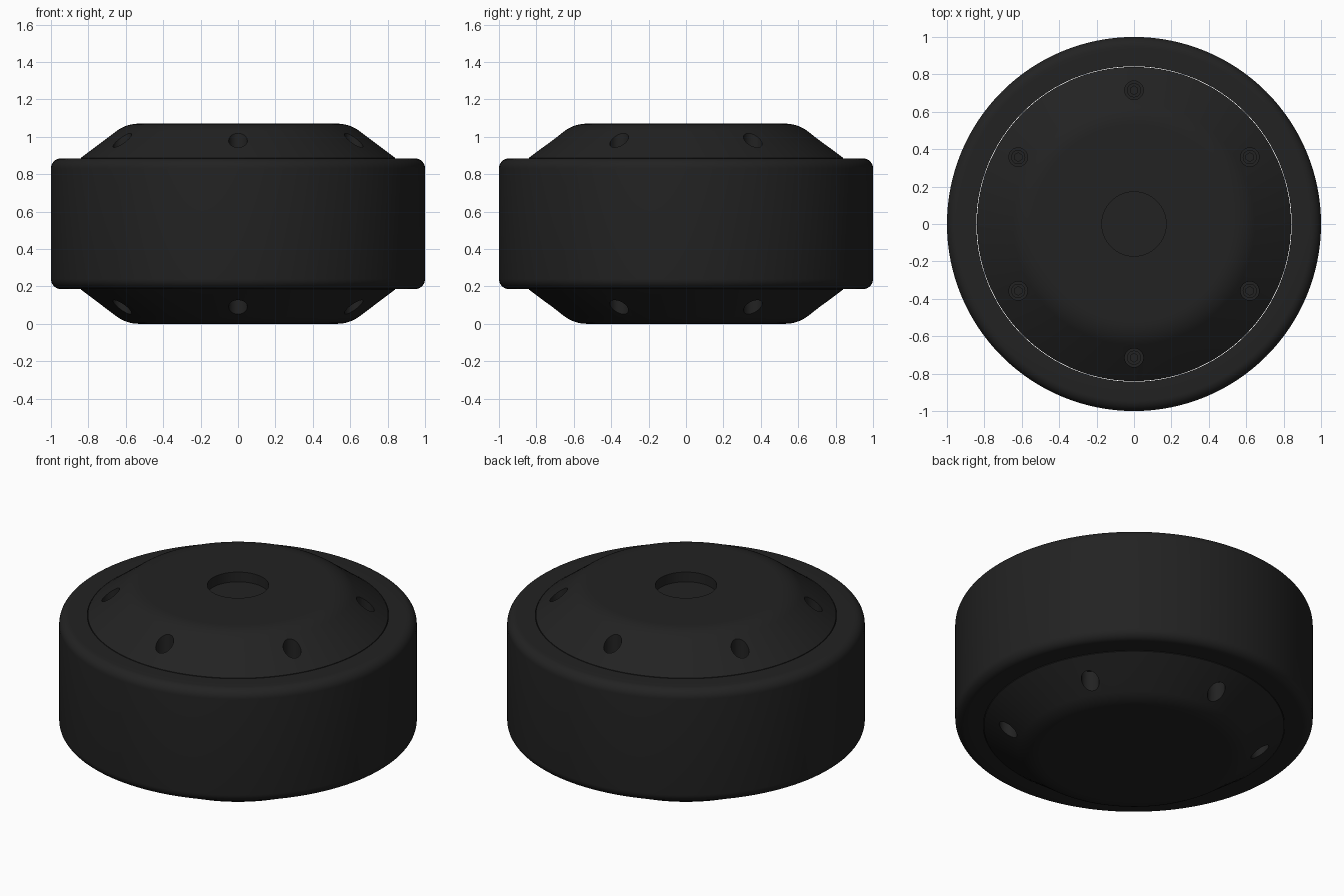
import bpy, bmesh, math
from mathutils import Matrix

cube = bpy.data.objects.get("Cube")
if cube:
    bpy.data.objects.remove(cube, do_unlink=True)

MID = 0.535          # half height of the wheel
HOLE_R = 0.715       # bolt circle radius

mat = bpy.data.materials.new("matte black")
mat.use_nodes = True
colour = (0.016, 0.016, 0.016, 1)
mat.diffuse_color = colour
mat.node_tree.nodes["Principled BSDF"].inputs["Base Color"].default_value = colour


def finish(bm, name):
    bmesh.ops.remove_doubles(bm, verts=bm.verts, dist=1e-5)
    bmesh.ops.recalc_face_normals(bm, faces=bm.faces)
    mesh = bpy.data.meshes.new(name)
    bm.to_mesh(mesh)
    bm.free()
    mesh.materials.append(mat)
    ob = bpy.data.objects.new(name, mesh)
    bpy.context.collection.objects.link(ob)
    return ob


def lathe(name, profile, steps=128, closed=False):
    """Spin (radius, z) points around the vertical axis."""
    bm = bmesh.new()
    pts = [bm.verts.new((r, 0, z)) for r, z in profile]
    edges = [bm.edges.new(p) for p in zip(pts, pts[1:])]
    if closed:
        edges.append(bm.edges.new((pts[-1], pts[0])))
    bmesh.ops.spin(bm, geom=pts + edges, axis=(0, 0, 1), cent=(0, 0, 0),
                   angle=math.tau, steps=steps, use_merge=True)
    return finish(bm, name)


def add_cylinder(bm, x, y, low, high, radius, sides=32):
    bmesh.ops.create_cone(bm, cap_ends=True, segments=sides, radius1=radius,
                          radius2=radius, depth=high - low,
                          matrix=Matrix.Translation((x, y, (low + high) / 2)))


def arc(cr, cz, radius, start, end, n=8):
    return [(cr + radius * math.cos(math.radians(start + (end - start) * i / n)),
             cz + radius * math.sin(math.radians(start + (end - start) * i / n)))
            for i in range(n + 1)]


def mirrored(half):
    """Complete an upper half profile with its reflection below the middle."""
    return half + [(r, 2 * MID - z) for r, z in reversed(half)]


def smooth(ob):
    bpy.ops.object.select_all(action='DESELECT')
    ob.select_set(True)
    bpy.context.view_layer.objects.active = ob
    bpy.ops.object.shade_smooth_by_angle(angle=math.radians(35))


def cut(ob, cutter):
    mod = ob.modifiers.new("cut", 'BOOLEAN')
    mod.operation = 'DIFFERENCE'
    mod.solver = 'EXACT'
    mod.object = cutter
    bpy.context.view_layer.objects.active = ob
    ob.select_set(True)
    bpy.ops.object.modifier_apply(modifier=mod.name)
    bpy.data.objects.remove(cutter, do_unlink=True)


# Tyre: a broad ring with rounded shoulders
tyre = lathe("tyre", mirrored([(0.843, 0.885)] + arc(0.945, 0.83, 0.055, 90, 0)), closed=True)

# Hub: a domed disc with straight sloping sides, rounded into flat faces
hub = lathe("hub", mirrored([(0, 2 * MID)] + arc(0.53, 0.87, 0.2, 90, 54.5)
                            + [(0.84, 0.887)]))

# Bolt holes on both faces and the shallow central recess on the upper face
angles = [math.radians(30 + 60 * i) for i in range(6)]
spots = [(HOLE_R * math.cos(a), HOLE_R * math.sin(a)) for a in angles]
bm = bmesh.new()
for x, y in spots:
    add_cylinder(bm, x, y, 0.86, 1.2, 0.05)
    add_cylinder(bm, x, y, -0.2, 0.21, 0.05)
add_cylinder(bm, 0, 0, 1.01, 1.2, 0.172, 64)
cut(hub, finish(bm, "hole_cutter"))

# Socket-head bolts at the bottom of each hole, with a hexagonal recess
for side, base, tip in (("upper", 0.85, 0.90), ("lower", 0.22, 0.17)):
    bm = bmesh.new()
    for x, y in spots:
        add_cylinder(bm, x, y, min(base, tip), max(base, tip), 0.038, 24)
    bolts = finish(bm, side + "_bolts")
    bm = bmesh.new()
    inner = tip + (base - tip) * 0.6
    outer = tip + (tip - base)
    for x, y in spots:
        add_cylinder(bm, x, y, min(inner, outer), max(inner, outer), 0.023, 6)
    cut(bolts, finish(bm, "socket_cutter"))
    smooth(bolts)

for part in (tyre, hub):
    smooth(part)
